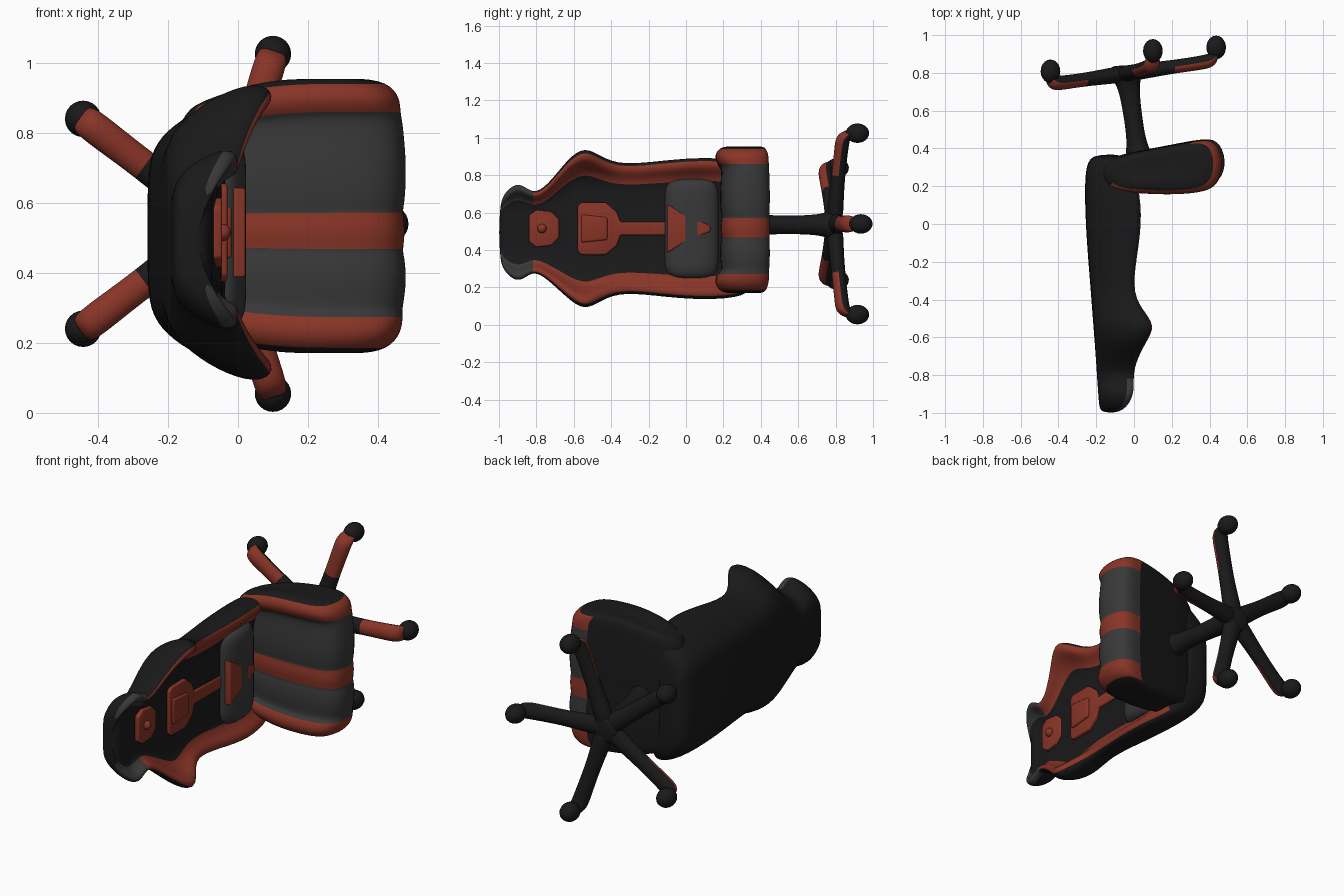
import bpy, bmesh, math
from mathutils import Vector

if "Cube" in bpy.data.objects:
    bpy.data.objects.remove(bpy.data.objects["Cube"])


def material(name, rgb):
    m = bpy.data.materials.new(name)
    m.diffuse_color = (*rgb, 1)
    m.use_nodes = True
    m.node_tree.nodes["Principled BSDF"].inputs["Base Color"].default_value = m.diffuse_color
    return m


BLACK = material("black_leather", (0.010, 0.010, 0.011))
GREY = material("grey_leather", (0.04, 0.04, 0.042))
RED = material("red_leather", (0.25, 0.035, 0.02))
MATS = [BLACK, GREY, RED]
K, G, R = 0, 1, 2
ZC = 0.515


def finish(name, bm, levels=2):
    bmesh.ops.recalc_face_normals(bm, faces=bm.faces[:])
    me = bpy.data.meshes.new(name)
    for m in MATS:
        me.materials.append(m)
    for f in bm.faces:
        f.smooth = True
    bm.to_mesh(me)
    bm.free()
    ob = bpy.data.objects.new(name, me)
    bpy.context.collection.objects.link(ob)
    if levels:
        s = ob.modifiers.new("smooth", 'SUBSURF')
        s.levels = s.render_levels = levels
    return ob


def loft(name, rings, colour=lambda i, j: K, levels=2):
    """Skin closed rings; colour(section, edge) picks the material."""
    bm = bmesh.new()
    vs = [[bm.verts.new(p) for p in ring] for ring in rings]
    n = len(rings[0])
    for i in range(len(vs) - 1):
        for j in range(n):
            k = (j + 1) % n
            f = bm.faces.new((vs[i][j], vs[i][k], vs[i + 1][k], vs[i + 1][j]))
            f.material_index = colour(i, j)
    bm.faces.new(vs[0])
    bm.faces.new(vs[-1])
    return finish(name, bm, levels)


# Backrest: U-shaped section swept along the height (y)
# y, half width, back x, bolster front x, panel x
back = [(0.37, 0.30, -0.21, -0.06, -0.08), (0.32, 0.375, -0.26, 0.0, -0.04),
        (0.1, 0.39, -0.26, 0.05, -0.035), (-0.1, 0.375, -0.25, 0.035, -0.035),
        (-0.34, 0.345, -0.23, -0.01, -0.05), (-0.45, 0.39, -0.222, 0.045, -0.05),
        (-0.54, 0.45, -0.215, 0.125, -0.045), (-0.63, 0.385, -0.208, 0.065, -0.05),
        (-0.74, 0.255, -0.2, 0.01, -0.06), (-0.82, 0.205, -0.195, 0.0, -0.065),
        (-0.89, 0.28, -0.19, 0.005, -0.08), (-0.96, 0.23, -0.185, -0.025, -0.07),
        (-1.0, 0.16, -0.175, -0.08, -0.1)]


def back_ring(y, hw, xb, xf, xp):
    def at(t):
        return xb + (xf - xb) * t
    half = [(0.3, xb), (0.58, at(0.02)), (0.76, at(0.18)), (0.92, at(0.5)),
            (1.0, at(0.82)), (0.95, at(1.0)), (0.82, at(0.98)),
            (0.71, xp), (0.3, xp)]
    pts = half + [(-w, x) for w, x in reversed(half)]
    zc = ZC if y > -0.7 else 0.495
    return [(x, y, zc + w * hw) for w, x in pts]


def back_colour(i, j):
    j = min(j, 16 - j)
    if i >= 9:
        return G if j in (4, 5, 6) else K
    return R if j in (5, 6) and i > 0 else K


loft("backrest", [back_ring(*s) for s in back], back_colour)

# Seat: side profile swept across the width (z), with grooves and raised bolsters
profile = [(-0.2, 0.35), (0.1, 0.40), (0.36, 0.455), (0.45, 0.45), (0.495, 0.34),
           (0.465, 0.22), (0.36, 0.185), (0.18, 0.175), (0.0, 0.185), (-0.18, 0.2)]
# z, size, lift of top
seat = [(0.165, 0.62, 0), (0.18, 0.86, 0.02), (0.23, 0.96, 0.035), (0.28, 0.97, 0.01),
        (0.29, 0.96, -0.01), (0.37, 1.0, 0), (0.45, 0.98, -0.005), (0.46, 0.965, -0.01),
        (0.52, 0.99, 0), (0.58, 0.965, -0.01), (0.59, 0.98, -0.005), (0.7, 1.0, 0),
        (0.84, 0.965, -0.01), (0.855, 0.95, 0.01), (0.90, 0.95, 0.035),
        (0.945, 0.86, 0.025), (0.96, 0.62, 0)]


def seat_ring(z, s, lift):
    ring = []
    for x, y in profile:
        px = 0.1 + (x - 0.1) * s
        narrow = 1 - 0.9 * max(0, 0.06 - px)      # rear tucks into the backrest
        ring.append((px, 0.31 + (y - 0.31) * s - (lift if y < 0.25 else 0),
                     0.53 + (z - 0.53) * narrow))
    return ring


def seat_colour(i, j):
    if j < 2 or j > 8:
        return K
    if i in (1, 2, 7, 8, 13, 14):
        return R
    return G if 2 < i < 13 else K


loft("seat", [seat_ring(*s) for s in seat], seat_colour)


# Padded panels on the backrest: outline in (y, z offset), extruded along x
def panel(name, outline, x0, x1, mat, bevel=0.008):
    pts = outline + [(y, -w) for y, w in reversed(outline)]
    bm = bmesh.new()
    f = bm.faces.new([bm.verts.new((x0, y, ZC + w)) for y, w in pts])
    ext = bmesh.ops.extrude_face_region(bm, geom=[f])
    for v in ext["geom"]:
        if isinstance(v, bmesh.types.BMVert):
            v.co.x = x1
    for f in bm.faces:
        f.material_index = mat
    b = finish(name, bm, 0).modifiers.new("soft_edge", 'BEVEL')
    b.width = bevel
    b.segments = 3


panel("shoulder_panel", [(-0.58, 0.12), (-0.56, 0.14), (-0.43, 0.14), (-0.37, 0.09),
                         (-0.35, 0.035), (-0.1, 0.035)], -0.08, -0.03, R)
panel("shoulder_pad", [(-0.56, 0.075), (-0.42, 0.06)], -0.06, -0.018, R, 0.01)
panel("head_panel", [(-0.84, 0.07), (-0.80, 0.10), (-0.72, 0.09), (-0.68, 0.05)],
      -0.1, -0.045, R)

# Lumbar cushion with a red wedge
lumbar = []
for t in [-1, -0.9, -0.5, 0, 0.5, 0.9, 1]:
    s = 0.55 if abs(t) == 1 else 1
    lumbar.append([(-0.06 + dx * s, 0.03 + dy * s, ZC + 0.27 * t) for dx, dy in
                   [(-0.03, -0.15), (0.05, -0.15), (0.085, -0.06), (0.085, 0.06),
                    (0.05, 0.15), (-0.03, 0.15)]])
loft("lumbar_cushion", lumbar, lambda i, j: G)
panel("lumbar_wedge", [(-0.10, 0.13), (-0.02, 0.08), (0.13, 0.015)], -0.04, 0.022, R)

# Head pillow button
bm = bmesh.new()
bmesh.ops.create_uvsphere(bm, u_segments=16, v_segments=8, radius=0.025)
for v in bm.verts:
    v.co += Vector((-0.045, -0.77, ZC))
for f in bm.faces:
    f.material_index = R
finish("head_button", bm, 0)


# Round sections along a path, used for the column and base
def tube(name, path, side, up, colour=lambda i, j: K):
    rings = []
    for p, a, b in path:
        rings.append([p + side * (a * math.cos(t)) + up * (b * math.sin(t))
                      for t in [math.tau * k / 10 for k in range(10)]])
    return loft(name, rings, colour)


BASE = Vector((-0.05, 0.795, 0.54))
X, Y, Z = Vector((1, 0, 0)), Vector((0, 1, 0)), Vector((0, 0, 1))

tube("column", [(Vector((x, y, 0.535)), r, r) for x, y, r in
                [(0.03, 0.34, 0.08), (0.02, 0.40, 0.065), (0.01, 0.46, 0.052), (-0.01, 0.6, 0.052),
                 (-0.03, 0.73, 0.06), (-0.04, 0.77, 0.085), (-0.05, 0.82, 0.09),
                 (-0.05, 0.84, 0.06)]], X, Z)

# Five star legs with casters
for n in range(5):
    a = math.tau * n / 5
    d = Vector((0.97 * math.cos(a), 0.14 * math.cos(a), 1.02 * math.sin(a)))
    side = Vector((-math.sin(a), 0, math.cos(a)))
    drop = 0.03 if n in (1, 4) else 0.0
    path = [(BASE + d * r + Y * dy, w, h) for r, dy, w, h in
            [(0.0, 0, 0.065, 0.05), (0.12, 0, 0.052, 0.044), (0.28, drop * 0.3, 0.045, 0.038),
             (0.42, drop * 0.6, 0.049, 0.04), (0.485, 0.005 + drop * 0.6, 0.049, 0.042),
             (0.515, 0.04 + drop, 0.038, 0.035)]]
    tube("base_leg_%d" % (n + 1), path, side, -Y,
         lambda i, j: R if i >= 2 and j < 5 else K)
    bm = bmesh.new()
    bmesh.ops.create_uvsphere(bm, u_segments=20, v_segments=12, radius=0.052)
    for v in bm.verts:
        v.co.y *= 1.2
        v.co += BASE + d * 0.5 + Y * (0.07 + drop)
    finish("caster_%d" % (n + 1), bm, 0)
